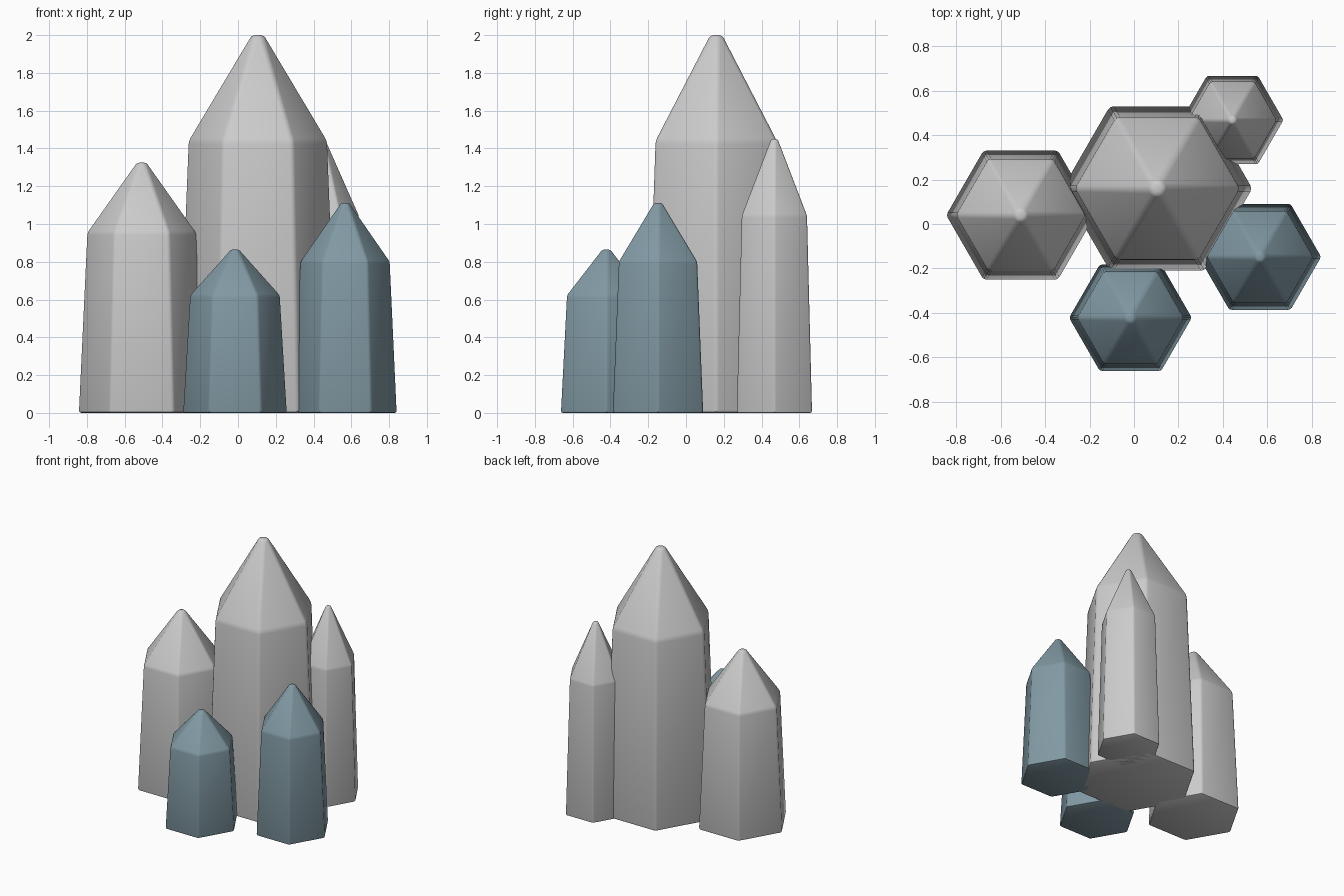
import bpy, bmesh, math

if "Cube" in bpy.data.objects:
    bpy.data.objects.remove(bpy.data.objects["Cube"])

blue = bpy.data.materials.new("blue_crystal")
blue.diffuse_color = (0.22, 0.32, 0.37, 1)
blue.use_nodes = True
blue.node_tree.nodes["Principled BSDF"].inputs["Base Color"].default_value = blue.diffuse_color


def crystal(name, x, y, radius, height, mat=None):
    """Tapered hexagonal prism with a pointed, slightly blunted cap."""
    bm = bmesh.new()
    # base, shoulder and tip rings
    rings = []
    for r, z in ((radius, 0), (radius * 0.866, height * 0.72), (radius * 0.085, height)):
        rings.append([bm.verts.new((r * math.cos(i * math.pi / 3),
                                    r * math.sin(i * math.pi / 3), z)) for i in range(6)])
    for lo, hi in zip(rings, rings[1:]):
        for i in range(6):
            j = (i + 1) % 6
            bm.faces.new((lo[i], lo[j], hi[j], hi[i]))
    bm.faces.new(rings[0][::-1])
    bm.faces.new(rings[-1])
    # softened edges
    bmesh.ops.bevel(bm, geom=bm.edges[:], offset=radius * 0.04, segments=2,
                    profile=0.5, affect='EDGES', clamp_overlap=True)
    bmesh.ops.recalc_face_normals(bm, faces=bm.faces[:])
    me = bpy.data.meshes.new(name)
    bm.to_mesh(me)
    bm.free()
    ob = bpy.data.objects.new(name, me)
    ob.location = (x, y, 0)
    bpy.context.collection.objects.link(ob)
    if mat:
        me.materials.append(mat)
    bpy.ops.object.select_all(action='DESELECT')
    ob.select_set(True)
    bpy.context.view_layer.objects.active = ob
    bpy.ops.object.shade_smooth_by_angle(angle=math.radians(40))


# grey crystals
crystal("main_crystal", 0.105, 0.16, 0.428, 2.0)
crystal("left_crystal", -0.51, 0.04, 0.336, 1.325)
crystal("back_crystal", 0.443, 0.468, 0.23, 1.45)
# blue crystals
crystal("right_crystal", 0.567, -0.148, 0.276, 1.112, blue)
crystal("front_crystal", -0.016, -0.422, 0.277, 0.865, blue)
